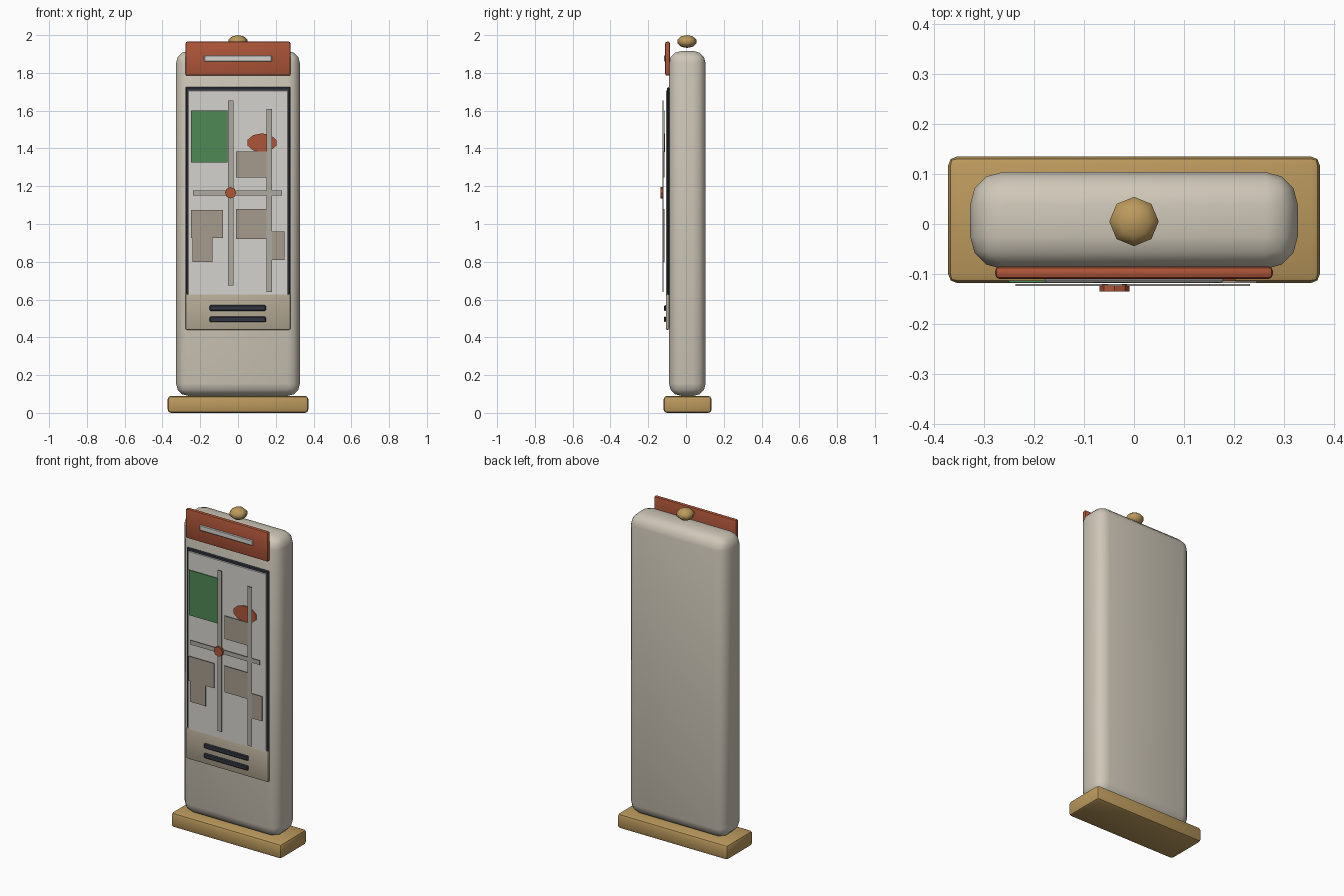
import bpy
import math

if "Cube" in bpy.data.objects:
    bpy.data.objects.remove(bpy.data.objects["Cube"])


def material(name, r, g, b):
    m = bpy.data.materials.new(name)
    m.diffuse_color = (r, g, b, 1)
    m.use_nodes = True
    m.node_tree.nodes["Principled BSDF"].inputs["Base Color"].default_value = m.diffuse_color
    return m


CREAM = material("cream", 0.62, 0.57, 0.48)
GOLD = material("gold", 0.50, 0.32, 0.11)
RED = material("red", 0.42, 0.09, 0.04)
DARK = material("dark", 0.03, 0.035, 0.05)
PALE = material("pale", 0.66, 0.65, 0.61)
TAN = material("tan", 0.46, 0.40, 0.30)
GREEN = material("green", 0.08, 0.25, 0.09)
STONE = material("stone", 0.38, 0.33, 0.27)
ROAD = material("road", 0.42, 0.40, 0.36)


def finish(ob, name, mat, bevel=0, segments=1, angle=35):
    ob.name = name
    ob.data.materials.append(mat)
    bpy.ops.object.transform_apply(location=False, rotation=True, scale=True)
    if bevel:
        mod = ob.modifiers.new("round", "BEVEL")
        mod.width = bevel
        mod.segments = segments
        bpy.ops.object.modifier_apply(modifier=mod.name)
    bpy.ops.object.shade_smooth_by_angle(angle=math.radians(angle))
    return ob


def box(name, x, y, z, mat, bevel=0, segments=1, angle=35):
    """Box given by its (min, max) range on each axis."""
    bpy.ops.mesh.primitive_cube_add(size=1, location=[sum(r) / 2 for r in (x, y, z)])
    ob = bpy.context.object
    ob.scale = [r[1] - r[0] for r in (x, y, z)]
    return finish(ob, name, mat, bevel, segments, angle)


def disc(name, centre, rx, rz, depth, sides, mat):
    """Flat disc facing the front."""
    bpy.ops.mesh.primitive_cylinder_add(vertices=sides, radius=1, depth=1,
                                        location=centre, rotation=(math.pi / 2, 0, 0))
    ob = bpy.context.object
    ob.scale = (rx, rz, depth)
    return finish(ob, name, mat)


# Plinth and rounded slab body
box("base", (-0.372, 0.372), (-0.118, 0.135), (0, 0.09), GOLD, 0.017, 2)
box("body", (-0.328, 0.328), (-0.09, 0.104), (0.09, 1.916), CREAM, 0.065, 3, 50)

# Finial on top
bpy.ops.mesh.primitive_uv_sphere_add(segments=8, ring_count=5, radius=0.052,
                                     location=(0, 0.005, 1.966))
finial = bpy.context.object
finial.scale = (1, 1, 0.034 / 0.052)
finish(finial, "finial", GOLD, angle=60)

# Header plate with its light strip
box("header", (-0.278, 0.278), (-0.11, -0.085), (1.785, 1.965), RED, 0.009, 2)
box("header_strip", (-0.18, 0.18), (-0.117, -0.107), (1.86, 1.893), PALE, 0.004)

# Display: dark frame, pale map sheet, lower tan panel with two slots
box("display_frame", (-0.278, 0.278), (-0.1, -0.088), (0.62, 1.725), DARK, 0.005)
box("map_sheet", (-0.264, 0.264), (-0.105, -0.098), (0.61, 1.708), PALE, 0.003)
box("lower_panel", (-0.278, 0.278), (-0.107, -0.088), (0.44, 0.63), TAN, 0.008, 2)
for i, z in enumerate((0.495, 0.555)):
    box(f"slot_{i + 1}", (-0.15, 0.148), (-0.117, -0.105), (z - 0.015, z + 0.015), DARK, 0.005)

# Map blocks
box("park", (-0.25, -0.055), (-0.117, -0.113), (1.325, 1.6), GREEN)
blocks = [((-0.01, 0.16), (1.245, 1.385)), ((-0.25, -0.08), (0.925, 1.075)),
          ((-0.01, 0.16), (0.92, 1.08)), ((-0.24, -0.135), (0.80, 0.925)),
          ((0.17, 0.245), (0.81, 0.96))]
for i, (x, z) in enumerate(blocks):
    box(f"map_block_{i + 1}", x, (-0.118, -0.114), z, STONE)
disc("red_zone", (0.127, -0.1125, 1.43), 0.08, 0.05, 0.004, 10, RED)

# Roads and the location marker
roads = [((-0.053, -0.023), (0.675, 1.655)), ((0.15, 0.18), (0.64, 1.61)),
         ((-0.237, 0.232), (1.152, 1.178))]
for i, (x, z) in enumerate(roads):
    box(f"road_{i + 1}", x, (-0.124, -0.12), z, ROAD)
disc("marker", (-0.039, -0.128, 1.165), 0.03, 0.03, 0.014, 8, RED)
